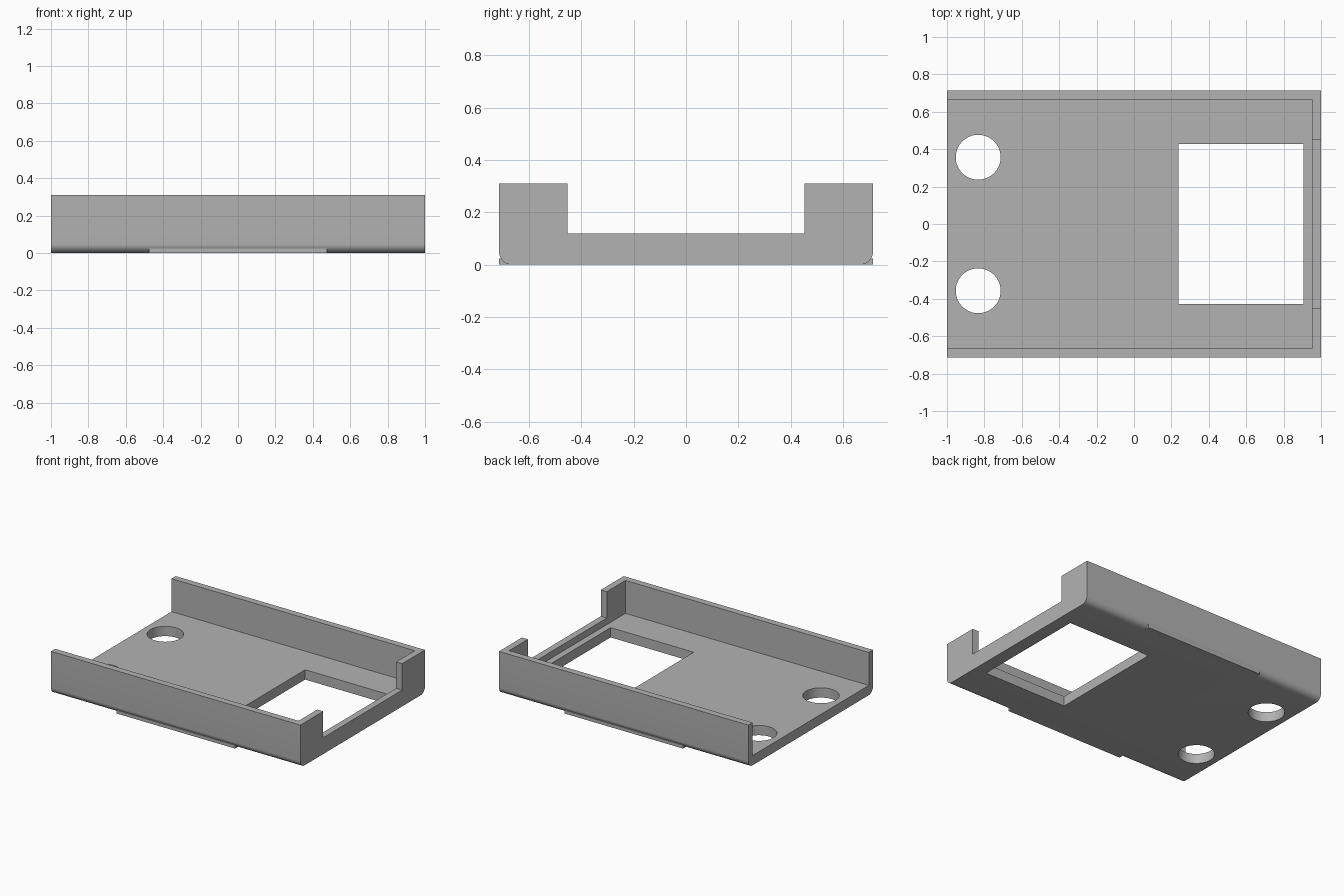
import bpy
import bmesh
from mathutils import Matrix, Vector

default_cube = bpy.data.objects.get("Cube")
if default_cube:
    bpy.data.objects.remove(default_cube, do_unlink=True)

# Main dimensions
HALF_W, HEIGHT = 0.714, 0.31
WALL, FLOOR, LIP = 0.048, 0.071, 0.119
FOOT_X, FOOT_Z = 0.476, 0.024

grey = bpy.data.materials.new("plain grey")
grey.use_nodes = True
grey.diffuse_color = (0.45, 0.45, 0.45, 1)
grey.node_tree.nodes["Principled BSDF"].inputs["Base Color"].default_value = grey.diffuse_color


def finish(name, bm):
    mesh = bpy.data.meshes.new(name)
    bm.to_mesh(mesh)
    bm.free()
    mesh.materials.append(grey)
    obj = bpy.data.objects.new(name, mesh)
    bpy.context.collection.objects.link(obj)
    return obj


def box(name, low, high, round_bottom=0):
    low, high = Vector(low), Vector(high)
    bm = bmesh.new()
    place = Matrix.Translation((low + high) / 2) @ Matrix.Diagonal((*(high - low), 1))
    bmesh.ops.create_cube(bm, size=1, matrix=place)
    if round_bottom:
        # Round only the two long lower edges
        edges = [e for e in bm.edges
                 if all(v.co.z < low.z + 0.001 for v in e.verts)
                 and abs(e.verts[0].co.y - e.verts[1].co.y) < 0.001]
        bmesh.ops.bevel(bm, geom=edges, offset=round_bottom, segments=10,
                        profile=0.5, affect='EDGES')
    return finish(name, bm)


def drill(name, x, y, radius):
    bm = bmesh.new()
    bmesh.ops.create_cone(bm, cap_ends=True, segments=64, radius1=radius,
                          radius2=radius, depth=1,
                          matrix=Matrix.Translation((x, y, 0)))
    return finish(name, bm)


# Tray body with rounded long lower edges
tray = box("tray", (-1, -HALF_W, 0), (1, HALF_W, HEIGHT), WALL)

# Hollow open at one end, end wall notch, floor window and round holes
inner = HALF_W - WALL
cutters = [
    box("hollow_cutter", (-1.5, -inner, FLOOR), (1 - WALL, inner, 1)),
    box("notch_cutter", (0.8, -0.452, LIP), (1.5, 0.452, 1)),
    box("window_cutter", (0.238, -0.429, -0.5), (0.905, 0.429, 0.5)),
]
cutters += [drill("hole_cutter", -0.833, side * 0.357, 0.12) for side in (-1, 1)]

for cutter in cutters:
    cutter.hide_render = True
    cut = tray.modifiers.new(cutter.name, 'BOOLEAN')
    cut.operation = 'DIFFERENCE'
    cut.solver = 'EXACT'
    cut.object = cutter

# Bake the cuts, then drop the cutters
bpy.context.view_layer.update()
evaluated = tray.evaluated_get(bpy.context.evaluated_depsgraph_get())
cut_mesh = bpy.data.meshes.new_from_object(evaluated)
tray.modifiers.clear()
tray.data = cut_mesh
for cutter in cutters:
    bpy.data.objects.remove(cutter, do_unlink=True)

bpy.ops.object.select_all(action='DESELECT')
tray.select_set(True)
bpy.context.view_layer.objects.active = tray
bpy.ops.object.shade_smooth_by_angle(angle=0.52)

# Square foot strips that fill the rounded edges at mid length
for name, side in (("front_foot", -1), ("back_foot", 1)):
    y_low, y_high = sorted((side * inner, side * HALF_W))
    box(name, (-FOOT_X, y_low, 0), (FOOT_X, y_high, FOOT_Z))
